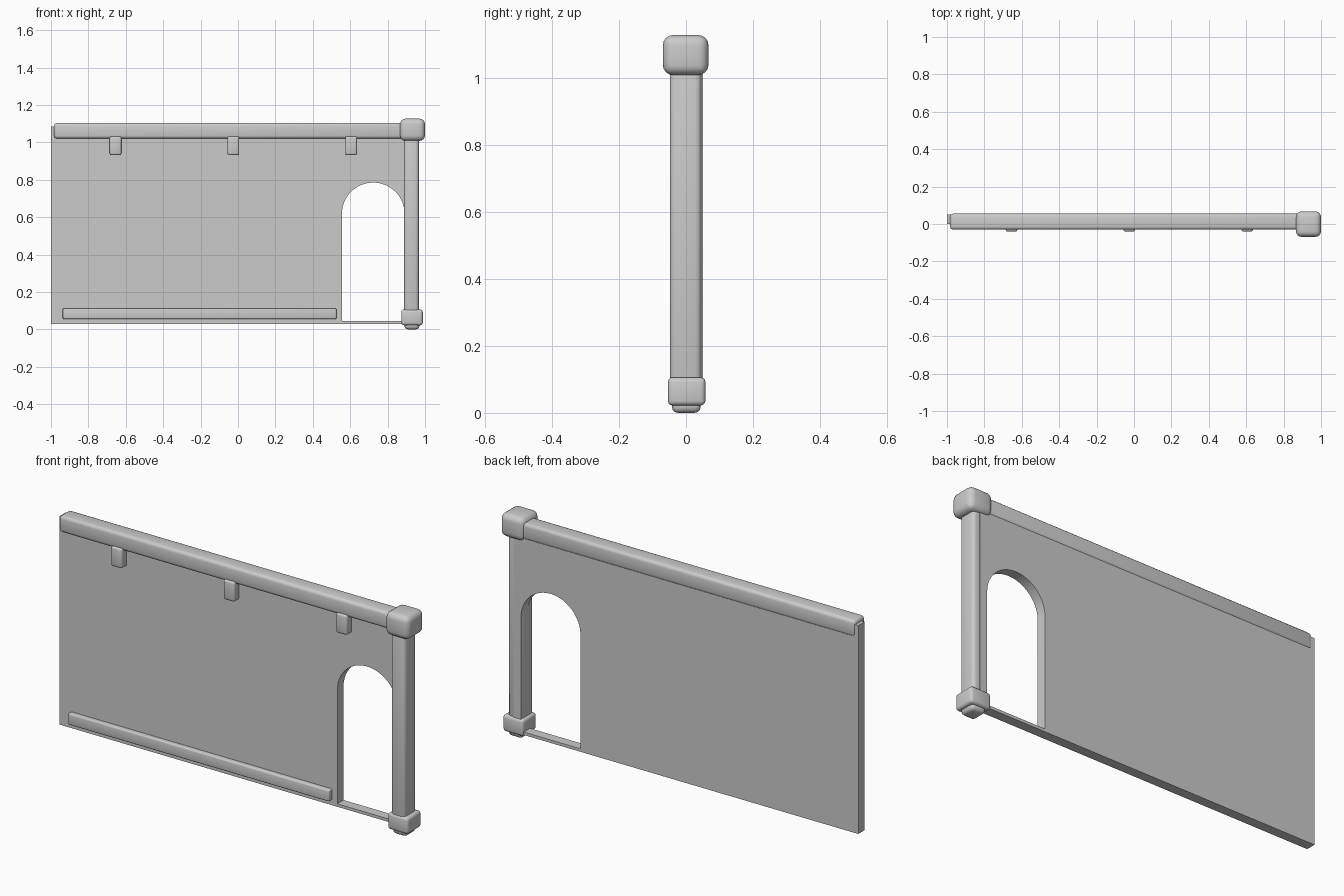
import bpy, bmesh, math
from mathutils import Vector

cube = bpy.data.objects.get("Cube")
if cube:
    bpy.data.objects.remove(cube, do_unlink=True)

# Single plain grey
grey = bpy.data.materials.new("plain_grey")
grey.use_nodes = True
GREY = (0.6, 0.6, 0.6, 1)
grey.diffuse_color = GREY
grey.node_tree.nodes["Principled BSDF"].inputs["Base Color"].default_value = GREY


def finish(name, bm, angle):
    bmesh.ops.recalc_face_normals(bm, faces=bm.faces)
    mesh = bpy.data.meshes.new(name)
    bm.to_mesh(mesh)
    bm.free()
    mesh.materials.append(grey)
    obj = bpy.data.objects.new(name, mesh)
    bpy.context.collection.objects.link(obj)
    bpy.ops.object.select_all(action='DESELECT')
    obj.select_set(True)
    bpy.context.view_layer.objects.active = obj
    bpy.ops.object.shade_smooth_by_angle(angle=math.radians(angle))
    return obj


def rounded_box(name, x, y, z, radius, segments=3):
    """Box from (min, max) ranges with rounded edges."""
    lo, hi = Vector((x[0], y[0], z[0])), Vector((x[1], y[1], z[1]))
    bm = bmesh.new()
    bmesh.ops.create_cube(bm, size=1)
    for v in bm.verts:
        v.co = (lo + hi) / 2 + v.co * (hi - lo)
    bmesh.ops.bevel(bm, geom=bm.edges[:], offset=radius, segments=segments,
                    profile=0.5, affect='EDGES', clamp_overlap=True)
    return finish(name, bm, 40)


def wall_panel(front, back):
    """Flat wall with an arched doorway through it."""
    outer = [(-1, 0.03), (0.93, 0.03), (0.93, 1.085), (-1, 1.085)]
    cx, half, spring, rise, sill = 0.723, 0.167, 0.62, 0.165, 0.045
    door = [(cx - half, sill), (cx + half, sill)]
    steps = 24
    for i in range(steps + 1):
        a = math.pi * i / steps
        door.append((cx + half * math.cos(a), spring + rise * math.sin(a)))
    bm = bmesh.new()
    edges = []
    for loop in (outer, door):
        verts = [bm.verts.new((x, front, z)) for x, z in loop]
        edges += [bm.edges.new((v, verts[i - 1])) for i, v in enumerate(verts)]
    bmesh.ops.triangle_fill(bm, edges=edges, use_beauty=True)
    ext = bmesh.ops.extrude_face_region(bm, geom=bm.faces[:], use_keep_orig=True)
    moved = [g for g in ext["geom"] if isinstance(g, bmesh.types.BMVert)]
    bmesh.ops.translate(bm, verts=moved, vec=(0, back - front, 0))
    return finish("wall_panel", bm, 30)


wall_panel(0.0, 0.05)

# Rail along the top and skirting along the bottom
rounded_box("top_rail", (-0.983, 0.9), (-0.03, 0.055), (1.02, 1.104), 0.016)
rounded_box("skirting_board", (-0.937, 0.526), (-0.024, 0.01), (0.055, 0.113), 0.007)

# Brackets under the rail
for i in range(3):
    x = -0.655 + 0.63 * i
    rounded_box(f"bracket_{i + 1}", (x - 0.031, x + 0.031), (-0.04, 0.01),
                (0.932, 1.032), 0.01)

# Corner post with its caps and foot
rounded_box("post", (0.888, 0.967), (-0.048, 0.046), (0.03, 1.05), 0.018)
rounded_box("post_top_cap", (0.866, 1.0), (-0.069, 0.067), (1.008, 1.127), 0.03, 4)
rounded_box("post_base", (0.873, 0.988), (-0.054, 0.058), (0.022, 0.106), 0.014)
rounded_box("post_foot", (0.89, 0.97), (-0.042, 0.044), (0.0, 0.05), 0.018)
